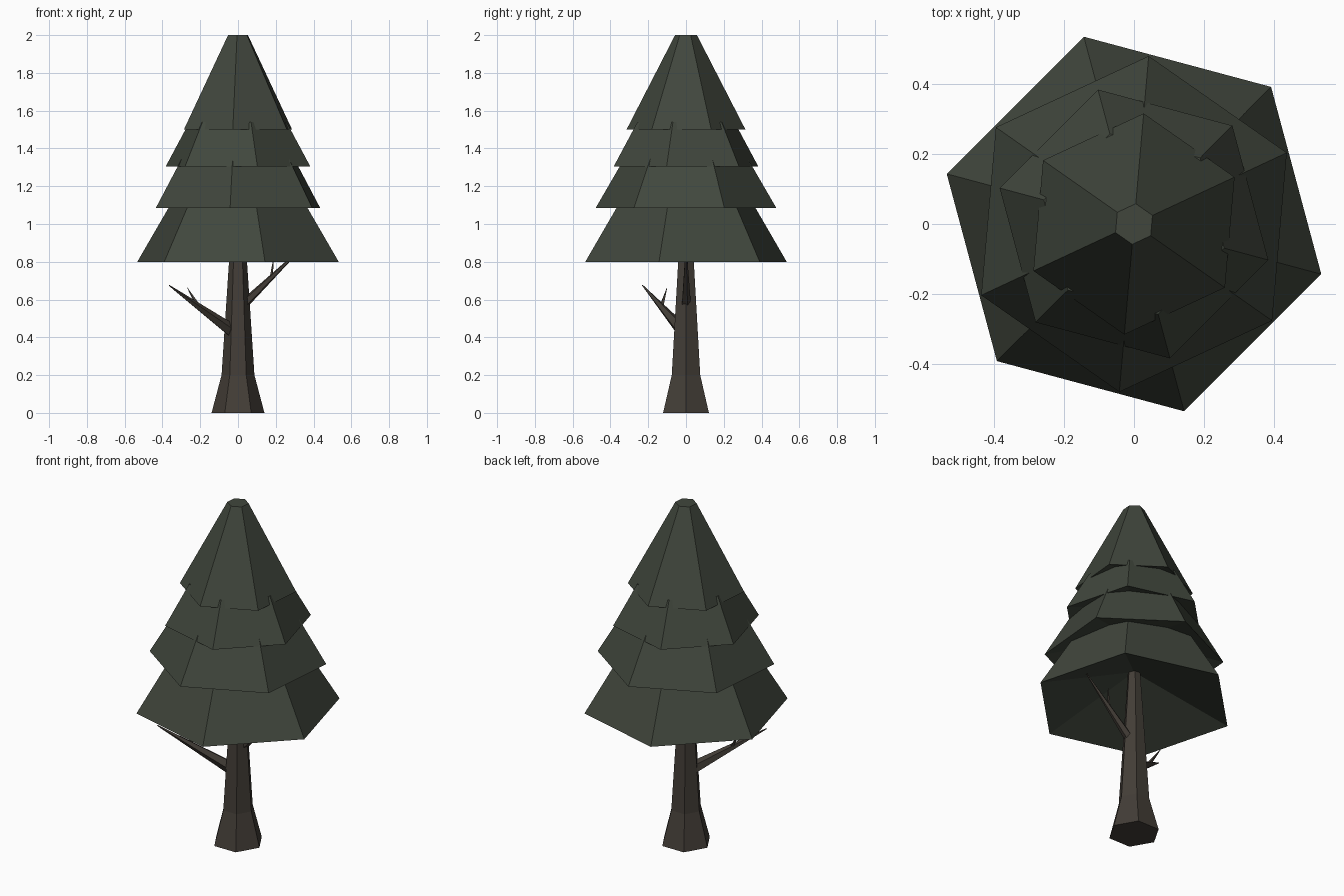
import bpy, bmesh
from math import cos, sin, radians, tau
from mathutils import Vector

if "Cube" in bpy.data.objects:
    bpy.data.objects.remove(bpy.data.objects["Cube"])


def material(name, rgb):
    m = bpy.data.materials.new(name)
    m.diffuse_color = (*rgb, 1)
    m.use_nodes = True
    m.node_tree.nodes["Principled BSDF"].inputs["Base Color"].default_value = m.diffuse_color
    return m


leaf = material("dark_green", (0.052, 0.062, 0.046))
bark = material("dark_bark", (0.056, 0.047, 0.038))


def loft(name, rings, mat, sides=6, turn=0.0, hollow=0.0):
    """Rings are (centre, radius, axis); the first cap can be pushed inwards."""
    bm = bmesh.new()
    loops = []
    for centre, r, axis in rings:
        q = Vector(axis).to_track_quat('Z', 'Y') if axis else None
        loop = []
        for i in range(sides):
            a = radians(turn) + tau * i / sides
            p = Vector((r * cos(a), r * sin(a), 0))
            loop.append(bm.verts.new(Vector(centre) + (q @ p if q else p)))
        loops.append(loop)
    for lo, hi in zip(loops, loops[1:]):
        for i in range(sides):
            j = (i + 1) % sides
            bm.faces.new((lo[i], lo[j], hi[j], hi[i]))
    bm.faces.new(loops[-1])
    if hollow:
        apex = bm.verts.new(Vector(rings[0][0]) + Vector((0, 0, hollow)))
        for i in range(sides):
            bm.faces.new((loops[0][(i + 1) % sides], loops[0][i], apex))
    else:
        bm.faces.new(loops[0][::-1])
    bmesh.ops.recalc_face_normals(bm, faces=bm.faces)
    me = bpy.data.meshes.new(name)
    bm.to_mesh(me)
    bm.free()
    me.materials.append(mat)
    ob = bpy.data.objects.new(name, me)
    bpy.context.collection.objects.link(ob)
    return ob


def stick(name, a, b, r, tip=0.003, sides=5):
    axis = Vector(b) - Vector(a)
    return loft(name, [(a, r, axis), (b, tip, axis)], bark, sides)


# Trunk with flared foot
loft("trunk", [((0, 0, z), r, None) for z, r in
               ((0, 0.14), (0.2, 0.087), (1.04, 0.032))], bark)

# Foliage tiers: bottom z, bottom radius, top z, top radius, turn, underside recess
tiers = [(0.80, 0.552, 1.15, 0.342, 45, 0.20),
         (1.085, 0.48, 1.36, 0.32, 25, 0.12),
         (1.305, 0.396, 1.54, 0.266, 45, 0.10),
         (1.50, 0.316, 2.00, 0.058, 25, 0.10)]
for n, (z0, r0, z1, r1, turn, rec) in enumerate(tiers, 1):
    loft(f"foliage_tier_{n}", [((0, 0, z0), r0, None), ((0, 0, z1), r1, None)],
         leaf, 6, turn, rec)

# Bare branches and their twigs
stick("left_branch", (-0.02, -0.01, 0.425), (-0.365, -0.23, 0.675), 0.038)
stick("left_twig", (-0.21, -0.13, 0.565), (-0.27, -0.10, 0.665), 0.012, 0.001, 4)
stick("right_branch", (0.03, 0, 0.575), (0.335, 0, 0.87), 0.026)
stick("right_twig", (0.175, 0, 0.71), (0.19, 0.01, 0.83), 0.010, 0.001, 4)
